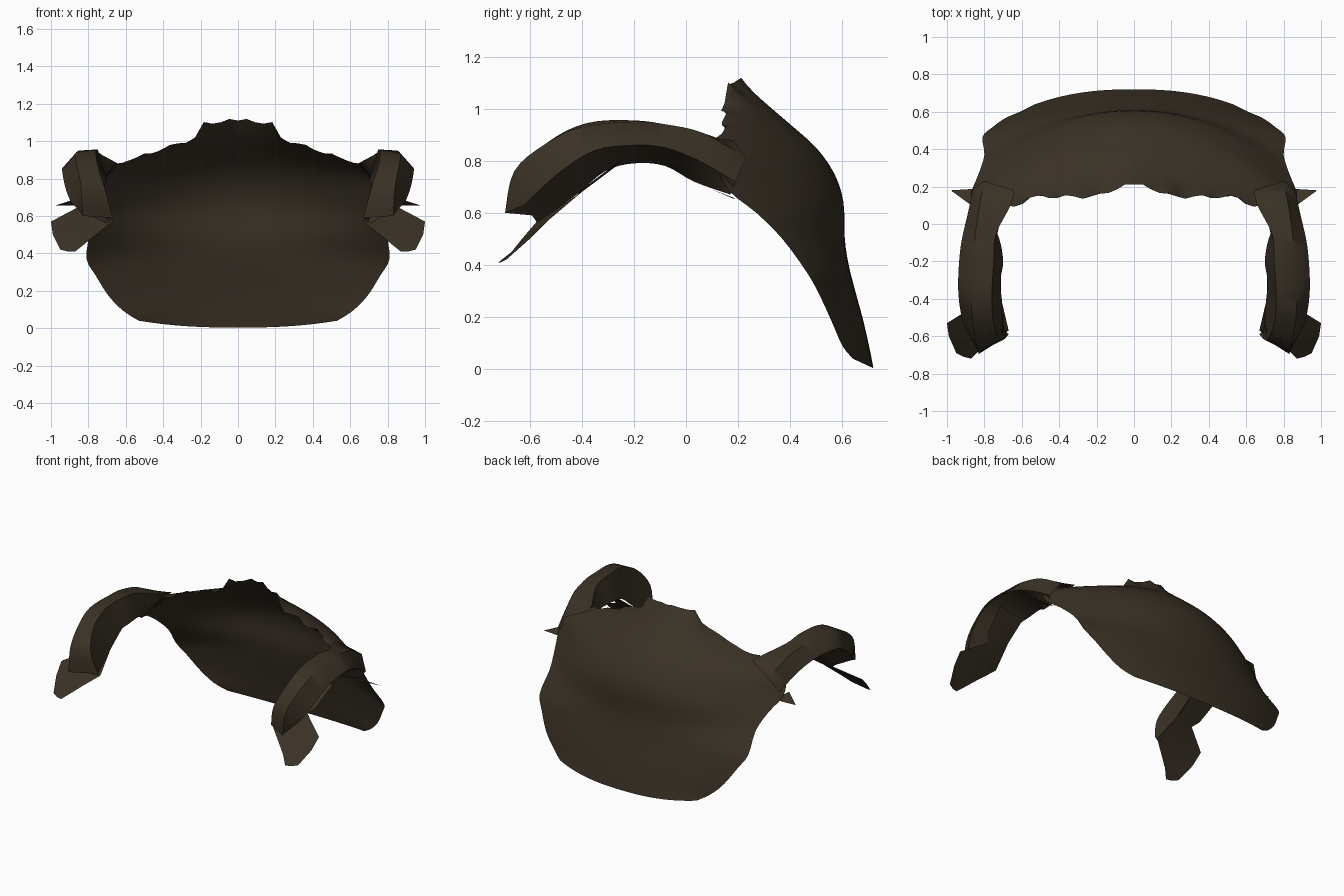
import bpy, math
from mathutils import Vector

if "Cube" in bpy.data.objects:
    bpy.data.objects.remove(bpy.data.objects["Cube"])

cloth = bpy.data.materials.new("dark_brown_cloth")
cloth.diffuse_color = (0.042, 0.031, 0.019, 1)
cloth.use_nodes = True
cloth.node_tree.nodes["Principled BSDF"].inputs["Base Color"].default_value = cloth.diffuse_color


def make(name, verts, faces, mirror=True, angle=45):
    me = bpy.data.meshes.new(name)
    me.from_pydata([tuple(v) for v in verts], [], faces)
    me.materials.append(cloth)
    ob = bpy.data.objects.new(name, me)
    bpy.context.collection.objects.link(ob)
    bpy.ops.object.select_all(action='DESELECT')
    ob.select_set(True)
    bpy.context.view_layer.objects.active = ob
    if mirror:
        ob.modifiers.new("mirror", 'MIRROR')
    bpy.ops.object.shade_smooth_by_angle(angle=math.radians(angle))
    return ob


def smooth_rows(rows, steps):
    """Catmull-Rom interpolation between rows of points."""
    out = []
    n = len(rows)
    for i in range(n - 1):
        quad = [rows[max(i - 1, 0)], rows[i], rows[i + 1], rows[min(i + 2, n - 1)]]
        for k in range(steps):
            t = k / steps
            out.append([0.5 * (2 * b + (c - a) * t + (2 * a - 5 * b + 4 * c - d) * t * t
                               + (3 * b - a - 3 * c + d) * t ** 3)
                        for a, b, c, d in zip(*quad)])
    out.append(rows[-1])
    return out


def loft(name, rows, closed=False, mirror=True, angle=45):
    n = len(rows[0])
    verts = [p for r in rows for p in r]
    faces = []
    for i in range(len(rows) - 1):
        for j in range(n if closed else n - 1):
            k = (j + 1) % n
            faces.append((i * n + j, i * n + k, (i + 1) * n + k, (i + 1) * n + j))
    return make(name, verts, faces, mirror, angle)


# Back panel: half width, centre y/z, edge y/z, curve exponent for each height
panel = [(.53, .72, .003, .64, .04, 2.4), (.61, .705, .08, .60, .09, 2.2),
         (.69, .68, .19, .565, .17, 2.1), (.76, .65, .30, .515, .28, 2.1),
         (.81, .625, .40, .465, .37, 2.1), (.80, .61, .50, .37, .50, 2.1),
         (.83, .605, .64, .27, .60, 2.1), (.87, .57, .75, .17, .68, 2),
         (.86, .50, .85, .12, .77, 1.9), (.78, .40, .94, .11, .83, 1.7),
         (.69, .29, 1.035, .10, .86, 1.35)]
N = 28
rows = []
for w, yc, zc, ye, ze, e in panel:
    row = []
    for j in range(N + 1):
        p = j / N * 2 - 1
        q = abs(p) ** e
        row.append(Vector((p * w, yc + (ye - yc) * q, zc + (ze - zc) * q)))
    rows.append(row)
# ragged neckline
top = []
for j in range(N + 1):
    p = abs(j / N * 2 - 1)
    x = p * .64
    z = 1.11 - .02 * (x / .2) ** 2 if x < .2 else 1.02 - (x - .22) * .34
    y = .21 - .065 * min(1, x / .2) ** 1.5 - .05 * max(0, (x - .55) / .08)
    ruffle = .010 * math.sin(x * 40)
    top.append(Vector((math.copysign(x, j - N / 2), y + ruffle, z + ruffle)))
rows.append(top)
loft("back_panel", smooth_rows(rows, 3), mirror=False, angle=60)

# Shoulder strap: inner top, outer top, outer low, inner low per station
strap = [((.64, .18, .88), (.80, .23, .81), (.86, .19, .72), (.83, .17, .67)),
         ((.66, .10, .89), (.83, .07, .905), (.89, .05, .80), (.77, .03, .72)),
         ((.74, -.06, .935), (.85, -.08, .94), (.92, -.08, .85), (.72, -.08, .78)),
         ((.75, -.20, .955), (.85, -.20, .95), (.935, -.20, .86), (.70, -.20, .79)),
         ((.76, -.38, .945), (.87, -.40, .93), (.94, -.35, .84), (.715, -.31, .76)),
         ((.75, -.53, .87), (.86, -.54, .865), (.925, -.48, .76), (.705, -.42, .67)),
         ((.71, -.62, .74), (.84, -.66, .76), (.895, -.57, .68), (.70, -.52, .60)),
         ((.67, -.59, .59), (.83, -.695, .60), (.85, -.62, .63), (.70, -.57, .56))]
loft("shoulder_strap",
     smooth_rows([[Vector(p) for p in s] for s in strap], 4), closed=True, angle=50)

# Loose flap under the strap
flap = [((.71, -.26, .785), (.81, -.25, .80), (.91, -.24, .81)),
        ((.71, -.40, .68), (.80, -.40, .68), (.88, -.40, .69)),
        ((.67, -.57, .57), (.78, -.50, .60), (.84, -.43, .655)),
        ((.76, -.63, .50), (.90, -.58, .53), (1.0, -.53, .57)),
        ((.82, -.67, .45), (.92, -.64, .48), (.99, -.60, .50)),
        ((.87, -.72, .41), (.91, -.71, .41), (.95, -.69, .42))]
loft("front_flap", [[Vector(p) for p in s] for s in flap])

# Small flat side spike
make("side_spike",
     [(.98, .18, .655), (.82, .19, .655), (.87, .10, .69)], [(0, 1, 2)], angle=20)
